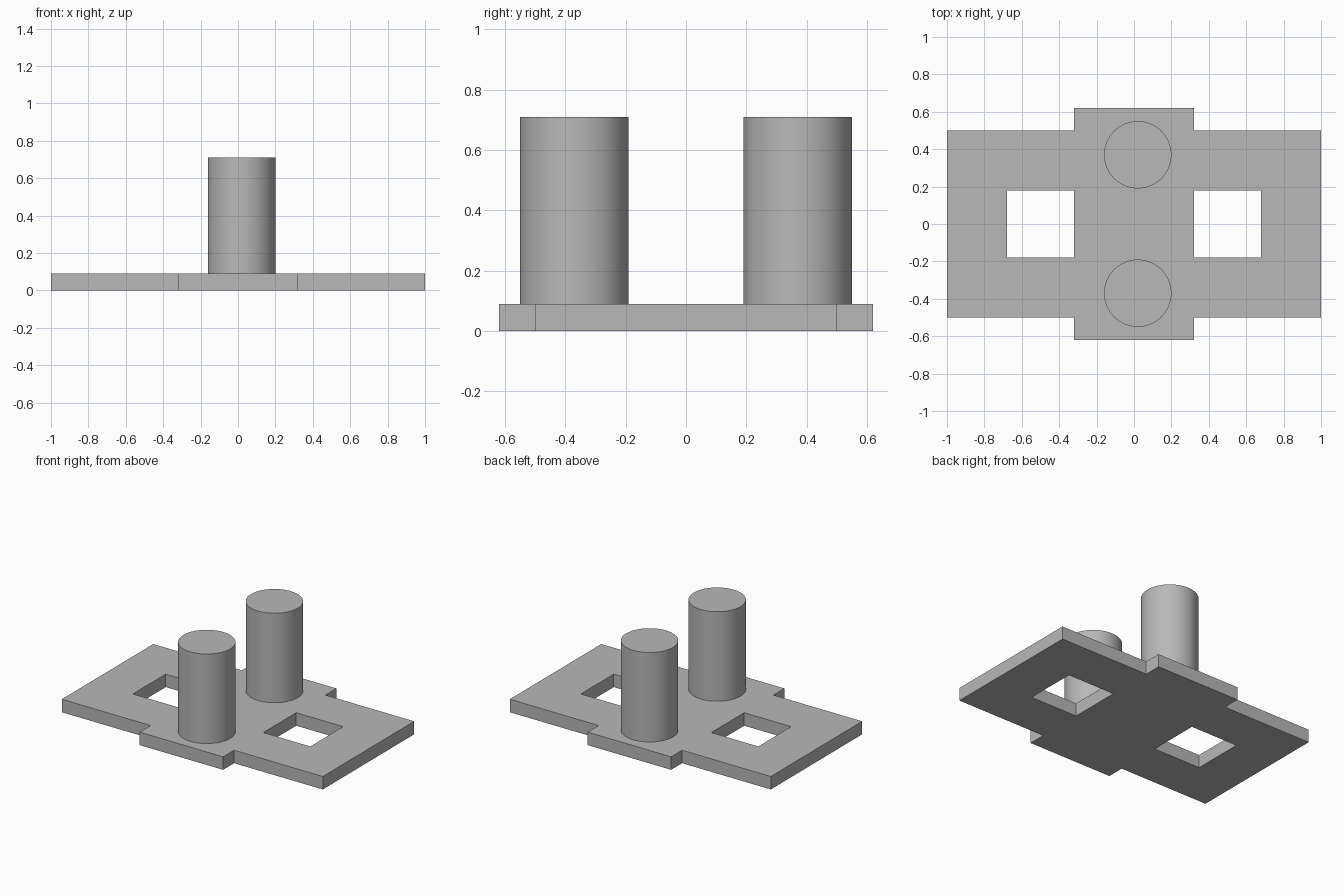
import bpy
import bmesh
import math

cube = bpy.data.objects.get("Cube")
if cube:
    bpy.data.objects.remove(cube, do_unlink=True)

THICK, TOP = 0.09, 0.71

# Single grey material
grey = bpy.data.materials.new("plain grey")
grey.use_nodes = True
colour = (0.48, 0.48, 0.48, 1)
grey.diffuse_color = colour
grey.node_tree.nodes["Principled BSDF"].inputs["Base Color"].default_value = colour

# Base plate: cross-shaped outline with two square windows, extruded upward
xs = [-1, -0.68, -0.32, 0.32, 0.68, 1]
ys = [-0.62, -0.5, -0.18, 0.18, 0.5, 0.62]


def is_solid(i, j):
    tab_row = j in (0, 4)
    window = j == 2 and i in (1, 3)
    return not window and (not tab_row or i == 2)


bm = bmesh.new()
grid = [[bm.verts.new((x, y, 0)) for y in ys] for x in xs]
for i in range(len(xs) - 1):
    for j in range(len(ys) - 1):
        if is_solid(i, j):
            bm.faces.new((grid[i][j], grid[i + 1][j],
                          grid[i + 1][j + 1], grid[i][j + 1]))
bmesh.ops.delete(bm, geom=[v for v in bm.verts if not v.link_faces], context="VERTS")
raised = bmesh.ops.extrude_face_region(bm, geom=bm.faces[:], use_keep_orig=True)["geom"]
bmesh.ops.translate(bm, vec=(0, 0, THICK),
                    verts=[g for g in raised if isinstance(g, bmesh.types.BMVert)])
bmesh.ops.recalc_face_normals(bm, faces=bm.faces[:])
mesh = bpy.data.meshes.new("base_plate")
bm.to_mesh(mesh)
bm.free()
mesh.materials.append(grey)
plate = bpy.data.objects.new("base_plate", mesh)
bpy.context.collection.objects.link(plate)

# Two upright round posts, front and back
for name, y in (("front_post", -0.37), ("back_post", 0.37)):
    bpy.ops.mesh.primitive_cylinder_add(
        vertices=64, radius=0.18, depth=TOP - THICK,
        location=(0.02, y, (TOP + THICK) / 2))
    post = bpy.context.object
    post.name = name
    post.data.materials.append(grey)
    bpy.ops.object.shade_smooth_by_angle(angle=math.radians(30))
